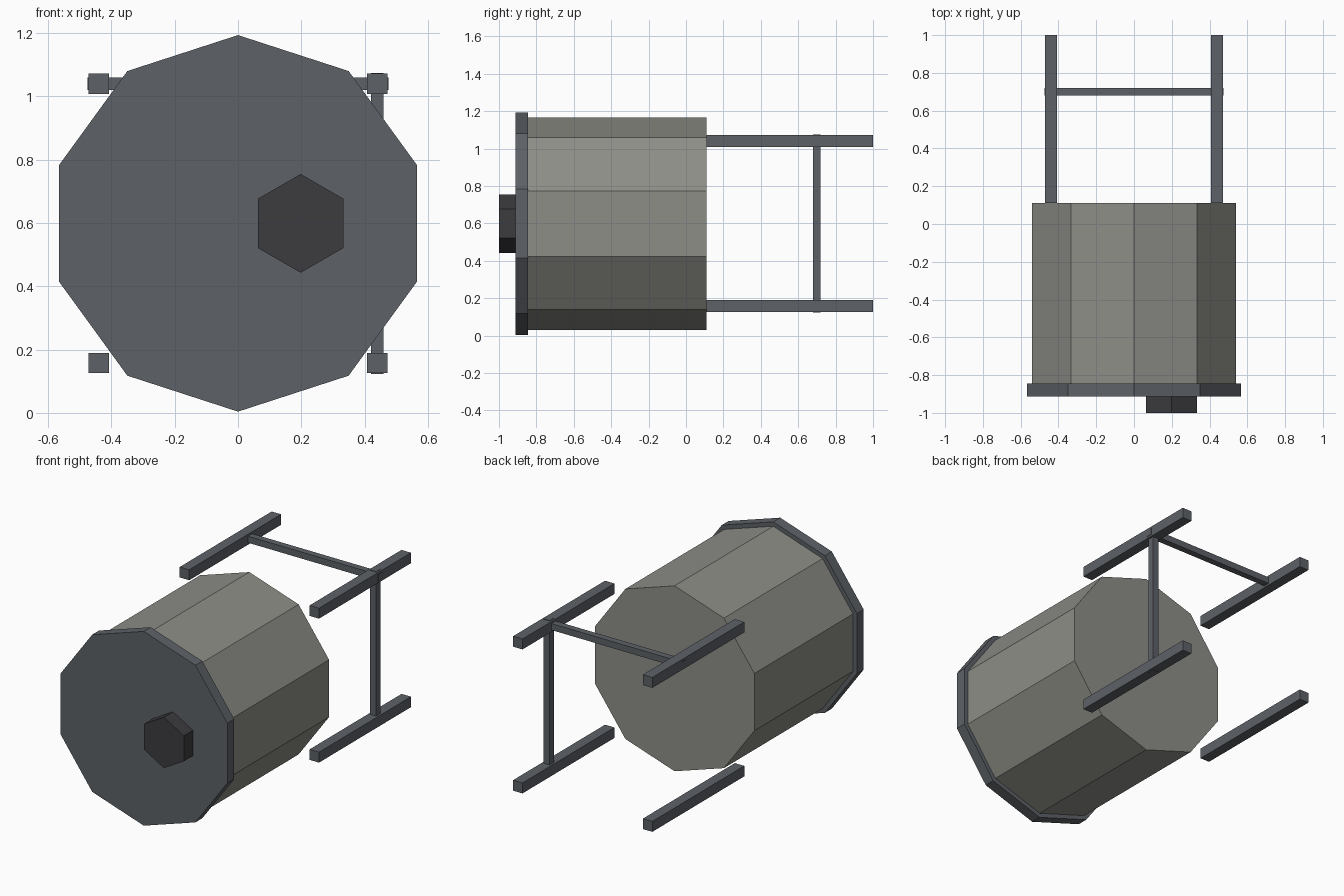
import bpy, bmesh
from math import sin, cos, tau

if "Cube" in bpy.data.objects:
    bpy.data.objects.remove(bpy.data.objects["Cube"])

CZ = 0.599   # height of the drum axis


def material(name, rgb):
    m = bpy.data.materials.new(name)
    m.diffuse_color = (*rgb, 1)
    m.use_nodes = True
    m.node_tree.nodes["Principled BSDF"].inputs["Base Color"].default_value = m.diffuse_color
    return m


slate = material("slate metal", (0.11, 0.12, 0.135))
stone = material("warm grey", (0.27, 0.27, 0.245))
dark = material("dark metal", (0.045, 0.045, 0.05))


def finish(name, bm, mat):
    bmesh.ops.recalc_face_normals(bm, faces=bm.faces)
    me = bpy.data.meshes.new(name)
    bm.to_mesh(me)
    bm.free()
    me.materials.append(mat)
    ob = bpy.data.objects.new(name, me)
    bpy.context.collection.objects.link(ob)


def prism(name, sides, r, x, y0, y1, mat):
    """Flat-sided prism along y with one corner pointing up."""
    bm = bmesh.new()
    ring = [bm.verts.new((x + r * sin(tau * i / sides), y0,
                          CZ + r * cos(tau * i / sides))) for i in range(sides)]
    face = bm.faces.new(ring)
    ext = bmesh.ops.extrude_face_region(bm, geom=[face], use_keep_orig=True)
    verts = [v for v in ext["geom"] if isinstance(v, bmesh.types.BMVert)]
    bmesh.ops.translate(bm, verts=verts, vec=(0, y1 - y0, 0))
    finish(name, bm, mat)


def box(name, centre, size, mat):
    bm = bmesh.new()
    bmesh.ops.create_cube(bm, size=1)
    bmesh.ops.scale(bm, verts=bm.verts, vec=size)
    bmesh.ops.translate(bm, verts=bm.verts, vec=centre)
    finish(name, bm, mat)


# Drum, front flange and offset hexagonal shaft
prism("drum_body", 10, 0.568, 0, -0.845, 0.11, stone)
prism("front_flange", 10, 0.595, 0, -0.912, -0.845, slate)
prism("hex_shaft", 6, 0.156, 0.198, -1.0, -0.912, dark)

# Four rails running backwards
for sx, side in ((-1, "left"), (1, "right")):
    for sz, level in ((-1, "lower"), (1, "upper")):
        box(f"{level}_{side}_rail", (sx * 0.44, 0.555, CZ + sz * 0.441),
            (0.064, 0.89, 0.064), slate)

# Cross braces: one across the top, one down the right side
box("top_brace", (0, 0.70, CZ + 0.441), (0.95, 0.04, 0.04), slate)
box("right_brace", (0.44, 0.70, CZ), (0.04, 0.04, 0.952), slate)
